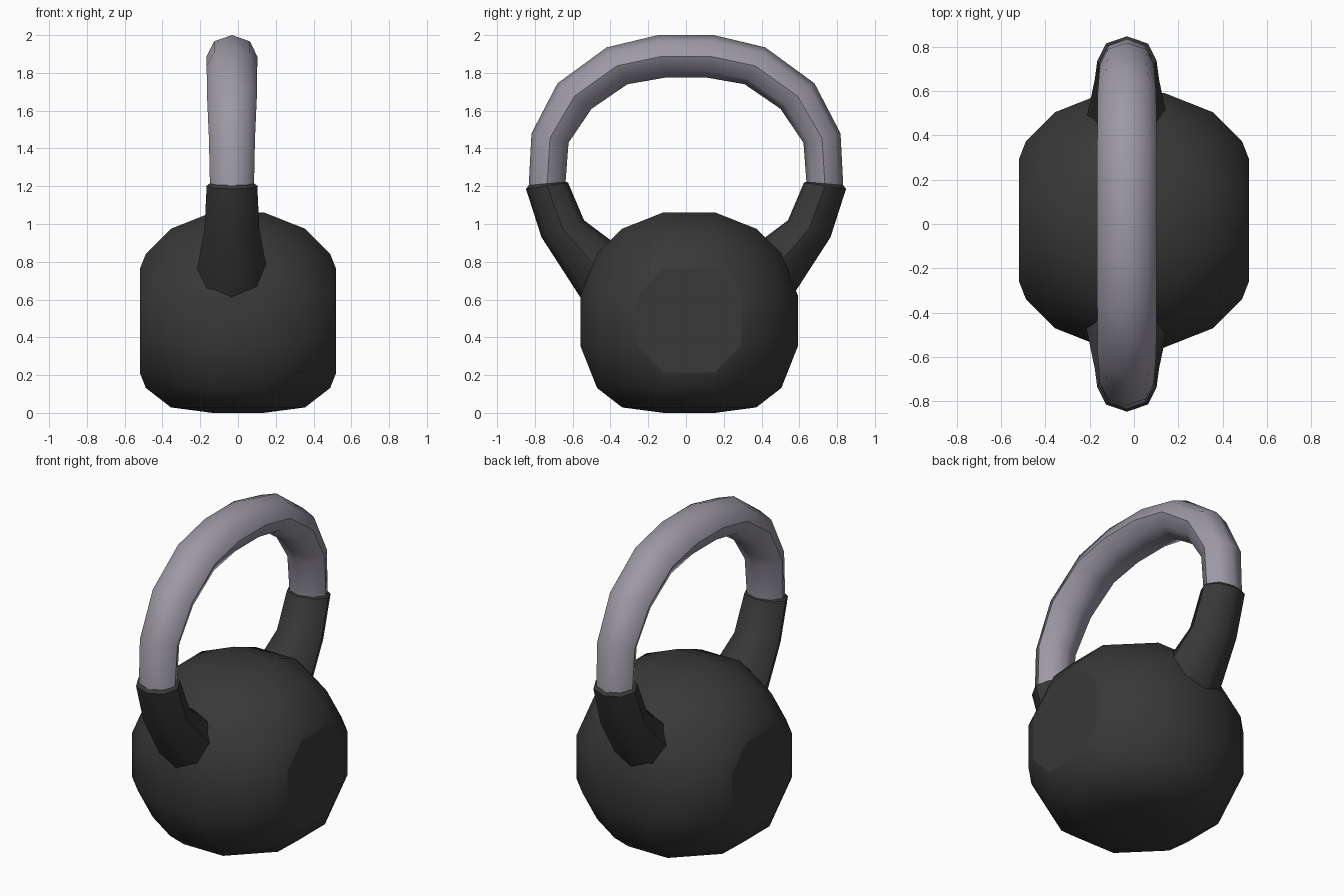
import bpy, bmesh, math
from mathutils import Vector
from itertools import permutations, product

if "Cube" in bpy.data.objects:
    bpy.data.objects.remove(bpy.data.objects["Cube"])


def material(name, rgb):
    m = bpy.data.materials.new(name)
    m.diffuse_color = (*rgb, 1)
    m.use_nodes = True
    m.node_tree.nodes["Principled BSDF"].inputs["Base Color"].default_value = m.diffuse_color
    return m


BLACK = material("black_iron", (0.04, 0.04, 0.04))
STEEL = material("grey_steel", (0.34, 0.32, 0.38))


def finish(bm, name, mat, angle):
    bmesh.ops.recalc_face_normals(bm, faces=bm.faces[:])
    for f in bm.faces:
        f.smooth = True
    for e in bm.edges:
        if len(e.link_faces) == 2 and e.calc_face_angle(0) > math.radians(angle):
            e.smooth = False
    # flat side discs and open-end caps keep hard borders
    for f in bm.faces:
        if len(f.verts) == 8:
            f.smooth = False
            for e in f.edges:
                e.smooth = False
    me = bpy.data.meshes.new(name)
    bm.to_mesh(me)
    bm.free()
    me.materials.append(mat)
    ob = bpy.data.objects.new(name, me)
    bpy.context.collection.objects.link(ob)
    return ob


# weight body: rounded cube-sphere, sides sliced flat, base squashed
CY, CZ = 0.017, 0.487
pts = set()
for base in [(0.135, 0.135, 0.575), (0.135, 0.355, 0.488), (0.35, 0.35, 0.35)]:
    for p in permutations(base):
        for s in product((-1, 1), repeat=3):
            pts.add(tuple(a * b for a, b in zip(p, s)))
bm = bmesh.new()
for p in sorted(pts):
    bm.verts.new(p)
bmesh.ops.convex_hull(bm, input=bm.verts[:])
for sx in (-1, 1):
    geom = bm.verts[:] + bm.edges[:] + bm.faces[:]
    bmesh.ops.bisect_plane(bm, geom=geom, plane_co=(sx * 0.52, 0, 0),
                           plane_no=(sx, 0, 0), clear_outer=True)
rim = [e for e in bm.edges if e.is_boundary]
bmesh.ops.holes_fill(bm, edges=rim, sides=0)
bmesh.ops.dissolve_limit(bm, angle_limit=math.radians(1.5),
                         verts=bm.verts[:], edges=bm.edges[:])
for v in bm.verts:
    if v.co.z < -0.55:
        v.co.z = -CZ
    elif v.co.z < -0.45:
        v.co.z = -0.458
    v.co += Vector((0, CY, CZ))
for f in bm.faces:
    if abs(f.normal.x) > 0.99:
        for e in f.edges:
            e.smooth = False
finish(bm, "weight_body", BLACK, 40)


# tube lofted through octagon rings: (outer y, outer z, inner y, inner z, half width)
HX = -0.032


def loft(name, rings, mat):
    bm = bmesh.new()
    loops = []
    for oy, oz, iy, iz, hw in rings:
        o, i = Vector((0, oy, oz)), Vector((0, iy, iz))
        mid, half = (o + i) / 2, (o - i) / 2
        loop = []
        for k in range(8):
            a = k * math.pi / 4
            loop.append(bm.verts.new(mid + half * math.cos(a)
                                     + Vector((HX + hw * math.sin(a), 0, 0))))
        loops.append(loop)
    for a, b in zip(loops, loops[1:]):
        for k in range(8):
            j = (k + 1) % 8
            bm.faces.new((a[k], a[j], b[j], b[k]))
    bm.faces.new(loops[0])
    bm.faces.new(loops[-1])
    return finish(bm, name, mat, 45)


# grip arch
half_arch = [(0.835, 1.16, 0.64, 1.19, 0.116),
             (0.818, 1.48, 0.622, 1.43, 0.122),
             (0.68, 1.745, 0.50, 1.61, 0.132),
             (0.42, 1.935, 0.31, 1.74, 0.134),
             (0.148, 2.0, 0.11, 1.775, 0.134)]
other = [(-a, b, -c, d, w) for a, b, c, d, w in reversed(half_arch)]
loft("grip_handle", half_arch + other, STEEL)

# black horns joining grip to body
horn = [(0.832, 1.205, 0.642, 1.223, 0.118),
        (0.847, 1.185, 0.625, 1.22, 0.134),
        (0.765, 0.93, 0.54, 1.02, 0.145),
        (0.50, 0.52, 0.28, 0.825, 0.20)]
for side, s in (("rear", 1), ("front", -1)):
    loft(side + "_horn", [(s * a, b, s * c, d, w) for a, b, c, d, w in horn], BLACK)
